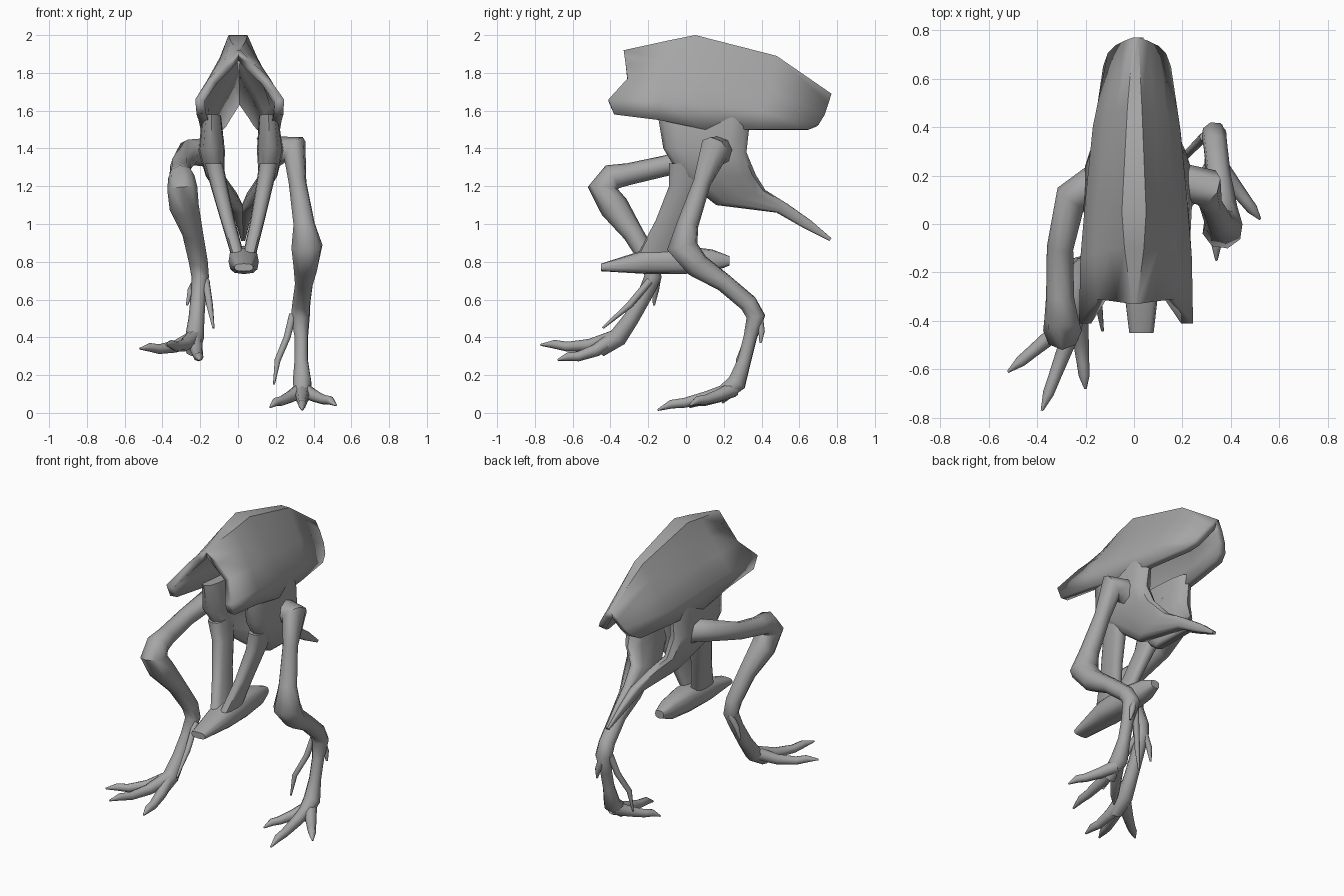
import bpy
import bmesh
import math
from mathutils import Vector

cube = bpy.data.objects.get("Cube")
if cube:
    bpy.data.objects.remove(cube, do_unlink=True)

bone = bpy.data.materials.new("bone_grey")
bone.use_nodes = True
bone_colour = (0.38, 0.38, 0.38, 1)
bone.diffuse_color = bone_colour
bone.node_tree.nodes["Principled BSDF"].inputs["Base Color"].default_value = bone_colour


def activate(obj):
    bpy.ops.object.select_all(action="DESELECT")
    obj.select_set(True)
    bpy.context.view_layer.objects.active = obj


def finish(obj, angle):
    activate(obj)
    obj.data.materials.clear()
    obj.data.materials.append(bone)
    bpy.ops.object.shade_smooth_by_angle(angle=math.radians(angle))


def mesh_object(name, bm):
    mesh = bpy.data.meshes.new(name)
    bm.to_mesh(mesh)
    bm.free()
    obj = bpy.data.objects.new(name, mesh)
    bpy.context.collection.objects.link(obj)
    return obj


def lean(x, z):
    """The pelvis is tilted slightly toward its own left at the bottom."""
    return x + 0.025 * (2 - z)


def limb(name, points):
    """Tapered bone through (x, y, z, radius) points."""
    curve = bpy.data.curves.new(name, "CURVE")
    curve.dimensions = "3D"
    curve.bevel_depth = 1
    curve.bevel_resolution = 2
    curve.use_fill_caps = True
    spline = curve.splines.new("POLY")
    spline.points.add(len(points) - 1)
    for target, (x, y, z, radius) in zip(spline.points, points):
        target.co = (x, y, z, 1)
        target.radius = radius
    obj = bpy.data.objects.new(name, curve)
    bpy.context.collection.objects.link(obj)
    activate(obj)
    bpy.ops.object.convert(target="MESH")
    finish(bpy.context.object, 60)


def soft(value):
    """Push a sine or cosine outward, for a rounded-box section."""
    return math.copysign(abs(value) ** 0.7, value)


def blade(name, sections, side=1, sides=12):
    """Flat bone lofted through (edge, opposite edge, middle x, half width)."""
    bm = bmesh.new()
    rings = []
    for first, second, middle, half in sections:
        a, b = Vector(first), Vector(second)
        ring = []
        for k in range(sides):
            angle = math.tau * k / sides
            p = (a + b) / 2 + (b - a) / 2 * soft(math.cos(angle))
            x = side * (middle + half * soft(math.sin(angle)))
            ring.append(bm.verts.new((lean(x, p.y), p.x, p.y)))
        rings.append(ring)
    for lower, upper in zip(rings, rings[1:]):
        for k in range(sides):
            n = (k + 1) % sides
            bm.faces.new((lower[k], lower[n], upper[n], upper[k]))
    bm.faces.new(rings[0])
    bm.faces.new(rings[-1])
    bmesh.ops.recalc_face_normals(bm, faces=bm.faces)
    finish(mesh_object(name, bm), 50)


def toe(name, base, tip, sag):
    """Toe with a knuckle and a hooked claw."""
    base, tip = Vector(base), Vector(tip)
    stages = ((0, 0, .042), (.35, 0, .033), (.65, .004, .026), (.82, .014, .023), (1, 0, .005))
    points = []
    for t, hook, radius in stages:
        p = base.lerp(tip, t)
        points.append((p.x, p.y, p.z + hook - sag * 4 * t * (1 - t), radius))
    limb(name, points)


# Hip roof: tent-shaped shell, one half profile per station from front to back
stations = (
    ((.01, -.33, 1.92), (.08, -.32, 1.85), (.16, -.31, 1.77), (.235, -.41, 1.66), (.23, -.38, 1.58)),
    ((.04, -.1, 1.97), (.1, -.1, 1.87), (.17, -.12, 1.76), (.23, -.14, 1.65), (.22, -.14, 1.55)),
    ((.05, .05, 2), (.1, .08, 1.88), (.16, .1, 1.76), (.21, .1, 1.63), (.21, .1, 1.5)),
    ((.03, .48, 1.89), (.08, .46, 1.8), (.13, .45, 1.71), (.18, .4, 1.6), (.18, .38, 1.5)),
    ((.01, .77, 1.69), (.05, .755, 1.64), (.09, .735, 1.58), (.12, .705, 1.53), (.14, .65, 1.5)),
)
bm = bmesh.new()
rows = []
for half in stations:
    full = [(-x, y, z) for x, y, z in reversed(half)] + list(half)
    rows.append([bm.verts.new((lean(x, z), y, z)) for x, y, z in full])
for a, b in zip(rows, rows[1:]):
    for j in range(len(a) - 1):
        bm.faces.new((a[j], a[j + 1], b[j + 1], b[j]))
roof = mesh_object("hip_roof", bm)
shell = roof.modifiers.new("thickness", "SOLIDIFY")
shell.thickness = 0.05
shell.offset = -1
finish(roof, 30)

# Hip sockets sweeping into rear spikes, and struts down to the keel
socket = (((-.15, 1.58), (.34, 1.56), .15, .05), ((-.12, 1.4), (.32, 1.38), .155, .07),
          ((-.03, 1.25), (.37, 1.26), .14, .05), ((.16, 1.1), (.42, 1.18), .065, .042),
          ((.48, 1.06), (.54, 1.105), .025, .032), ((.62, .98), (.66, 1.02), .015, .018),
          ((.76, .91), (.77, .925), .006, .006))
strut = (((-.09, 1.32), (.1, 1.32), .145, .05), ((-.09, 1.2), (.07, 1.2), .12, .045),
         ((-.16, 1.02), (0, 1.03), .08, .038), ((-.25, .85), (-.06, .85), .035, .035))
for label, side in (("left", 1), ("right", -1)):
    blade(label + "_hip_socket", socket, side)
    blade(label + "_front_strut", strut, side)

# Keel under the struts
blade("keel", (((-.45, .75), (-.45, .79), 0, .05), ((-.2, .735), (-.2, .87), 0, .08),
               ((-.02, .735), (-.02, .885), 0, .075), ((.14, .745), (.14, .865), 0, .055),
               ((.23, .78), (.23, .83), 0, .03)))

# Left leg, standing
limb("left_leg", (
    (.13, .17, 1.36, .1), (.22, .17, 1.39, .075), (.3, .15, 1.395, .08), (.315, .085, 1.22, .048),
    (.35, .01, 1, .058), (.365, -.02, .88, .085), (.36, .06, .78, .068), (.35, .2, .69, .05),
    (.335, .33, .58, .05), (.33, .37, .51, .052), (.335, .34, .4, .037), (.335, .31, .28, .037),
    (.34, .27, .16, .052), (.34, .17, .08, .042)))
limb("left_spur", ((.29, .36, .52, .02), (.26, .33, .4, .018), (.21, .28, .28, .016), (.19, .27, .15, .005)))
limb("left_dewclaw", ((.33, .39, .5, .02), (.35, .4, .43, .018), (.36, .395, .37, .006)))

# Right leg, raised forward
limb("right_leg", (
    (-.1, .17, 1.36, .1), (-.18, .16, 1.38, .075), (-.26, .11, 1.38, .068), (-.305, -.1, 1.31, .055),
    (-.305, -.3, 1.265, .058), (-.3, -.39, 1.25, .07), (-.295, -.44, 1.19, .08), (-.285, -.38, 1.09, .078),
    (-.24, -.28, .95, .055), (-.21, -.19, .8, .05), (-.2, -.175, .72, .046), (-.21, -.22, .62, .04),
    (-.22, -.29, .5, .042), (-.23, -.36, .4, .05), (-.24, -.46, .335, .042)))
limb("right_spur", ((-.17, -.19, .7, .02), (-.15, -.3, .57, .018), (-.13, -.44, .45, .006)))
limb("right_dewclaw", ((-.21, -.15, .72, .02), (-.25, -.16, .65, .018), (-.27, -.17, .57, .006)))

# Toes, three on each foot
left_base, right_base = (.34, .25, .125), (-.23, -.37, .4)
for label, left_tip, right_tip in (("inner", (.17, .02, .03), (-.2, -.68, .28)),
                                   ("middle", (.34, -.15, .015), (-.38, -.77, .36)),
                                   ("outer", (.52, .02, .04), (-.52, -.61, .34))):
    toe("left_" + label + "_toe", left_base, left_tip, 0.005)
    toe("right_" + label + "_toe", right_base, right_tip, 0.03)
